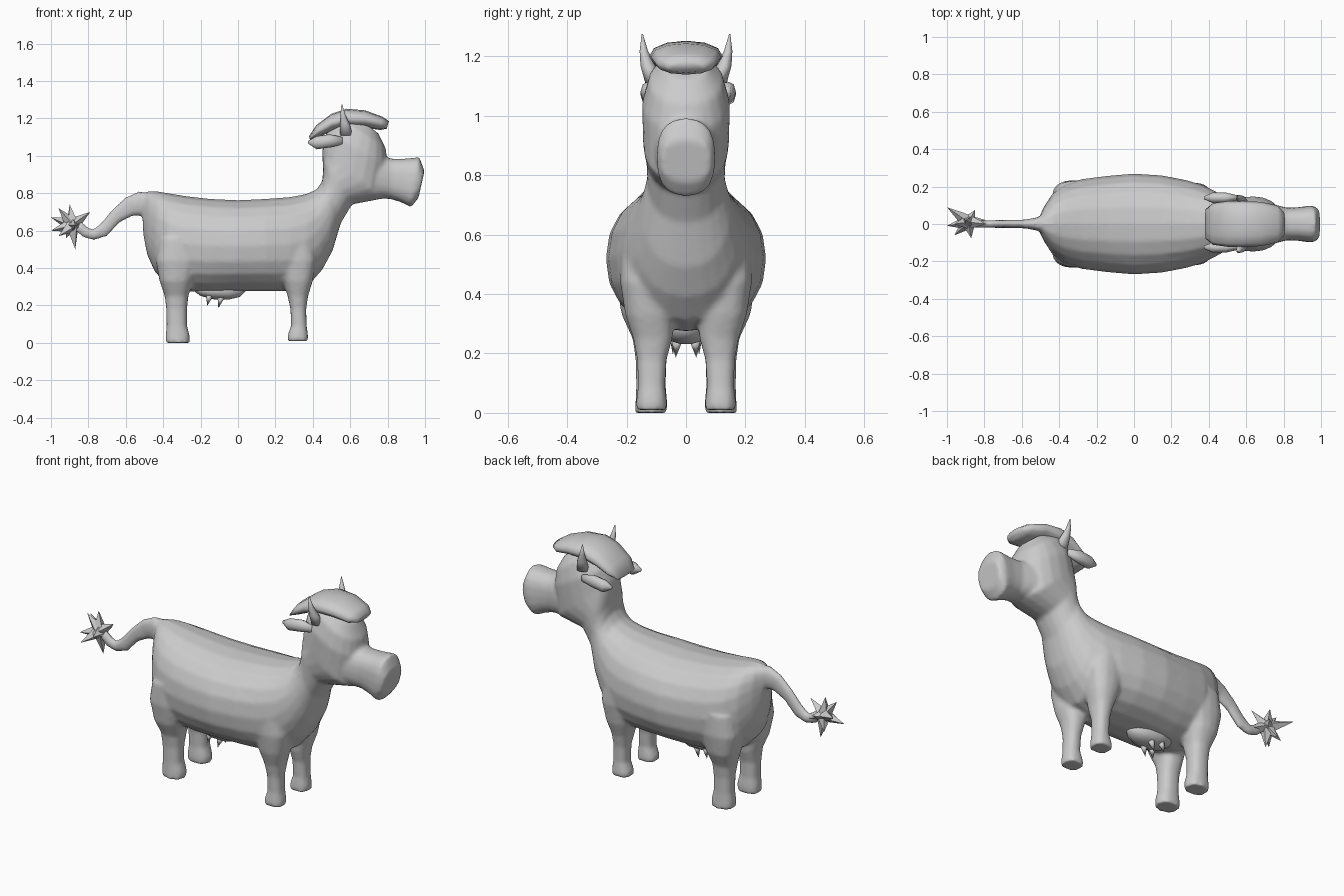
import bpy, bmesh
from math import sin, cos, pi, copysign
from mathutils import Vector


def loft(bm, rings, sides=20, power=2.2):
    """Skin rings given as (x1, z1, x2, z2, half width in y, centre y)."""
    loops = []
    for x1, z1, x2, z2, hw, cy in rings:
        loop = []
        for i in range(sides):
            a = 2 * pi * i / sides
            c = copysign(abs(cos(a)) ** (2 / power), cos(a))
            s = copysign(abs(sin(a)) ** (2 / power), sin(a))
            loop.append(bm.verts.new(((x1 + x2) / 2 + (x1 - x2) / 2 * s, cy + hw * c,
                                      (z1 + z2) / 2 + (z1 - z2) / 2 * s)))
        loops.append(loop)
    for a, b in zip(loops, loops[1:]):
        for i in range(sides):
            j = (i + 1) % sides
            bm.faces.new((a[i], a[j], b[j], b[i]))
    bm.faces.new(loops[0])
    bm.faces.new(loops[-1])


def spike(bm, base, tip, radius, sides=8):
    """Cone from base to tip."""
    base, tip = Vector(base), Vector(tip)
    turn = (tip - base).to_track_quat('Z', 'Y')
    ring = [bm.verts.new(base + turn @ Vector((radius * cos(2 * pi * i / sides),
                                               radius * sin(2 * pi * i / sides), 0)))
            for i in range(sides)]
    top = bm.verts.new(tip)
    for i in range(sides):
        bm.faces.new((ring[i], ring[(i + 1) % sides], top))
    bm.faces.new(ring[::-1])


def finish(bm, name, smooth=True):
    bmesh.ops.recalc_face_normals(bm, faces=bm.faces)
    for f in bm.faces:
        f.smooth = smooth
    mesh = bpy.data.meshes.new(name)
    bm.to_mesh(mesh)
    bm.free()
    obj = bpy.data.objects.new(name, mesh)
    bpy.context.collection.objects.link(obj)
    return obj


def flat(rings, cy=0):
    return [r + (cy,) for r in rings]


# Body, neck and skull as one sweep
bm = bmesh.new()
loft(bm, flat([
    (-0.515, 0.76, -0.505, 0.57, 0.03), (-0.48, 0.81, -0.485, 0.47, 0.09),
    (-0.43, 0.81, -0.445, 0.38, 0.16), (-0.37, 0.80, -0.38, 0.31, 0.21),
    (-0.28, 0.785, -0.28, 0.275, 0.24), (-0.15, 0.77, -0.15, 0.27, 0.257),
    (0, 0.763, 0, 0.275, 0.27), (0.15, 0.77, 0.15, 0.275, 0.26),
    (0.28, 0.78, 0.28, 0.275, 0.235), (0.36, 0.795, 0.38, 0.31, 0.208),
    (0.42, 0.82, 0.45, 0.39, 0.175), (0.45, 0.865, 0.505, 0.49, 0.15),
    (0.455, 0.92, 0.55, 0.64, 0.13), (0.452, 0.98, 0.61, 0.74, 0.135),
    (0.452, 1.05, 0.77, 0.77, 0.145), (0.475, 1.13, 0.80, 0.95, 0.148),
    (0.54, 1.20, 0.79, 1.04, 0.125), (0.64, 1.205, 0.75, 1.12, 0.07)]))

# Muzzle
loft(bm, flat([
    (0.66, 1.02, 0.66, 0.77, 0.12), (0.75, 1.0, 0.75, 0.775, 0.105),
    (0.82, 0.985, 0.82, 0.768, 0.087), (0.89, 0.985, 0.87, 0.752, 0.09),
    (0.97, 0.992, 0.925, 0.725, 0.10), (0.997, 0.92, 0.965, 0.775, 0.085)]), power=2.5)

# Tail, flattened sideways
loft(bm, flat([
    (-0.44, 0.80, -0.46, 0.66, 0.07), (-0.53, 0.81, -0.51, 0.68, 0.035),
    (-0.60, 0.78, -0.56, 0.68, 0.024), (-0.67, 0.715, -0.63, 0.645, 0.022),
    (-0.73, 0.645, -0.70, 0.57, 0.021), (-0.775, 0.605, -0.77, 0.548, 0.021),
    (-0.805, 0.62, -0.83, 0.565, 0.021), (-0.84, 0.65, -0.87, 0.60, 0.02)]), 12)

# Legs: (z, x min, x max, y min, y max)
back_leg = [(0, -0.388, -0.258, 0.063, 0.172), (0.04, -0.388, -0.258, 0.063, 0.17),
            (0.09, -0.382, -0.272, 0.068, 0.168), (0.18, -0.384, -0.272, 0.065, 0.17),
            (0.25, -0.392, -0.265, 0.045, 0.18), (0.33, -0.42, -0.24, 0.04, 0.217),
            (0.44, -0.44, -0.20, 0.05, 0.235), (0.56, -0.42, -0.22, 0.06, 0.23)]
front_leg = [(0.01, 0.263, 0.375, 0.063, 0.17), (0.04, 0.265, 0.375, 0.064, 0.168),
             (0.09, 0.283, 0.368, 0.07, 0.162), (0.18, 0.28, 0.365, 0.065, 0.165),
             (0.25, 0.265, 0.375, 0.045, 0.178), (0.33, 0.24, 0.40, 0.04, 0.205),
             (0.44, 0.21, 0.42, 0.05, 0.222), (0.56, 0.20, 0.40, 0.06, 0.22)]
for leg in (back_leg, front_leg):
    for side in (-1, 1):
        loft(bm, [(x1, z, x2, z, (y2 - y1) / 2, side * (y1 + y2) / 2)
                  for z, x1, x2, y1, y2 in leg], 16, 2.4)

# Fuse everything into one smooth skin
body = finish(bm, "body")
remesh = body.modifiers.new("fuse", 'REMESH')
remesh.mode = 'VOXEL'
remesh.voxel_size = 0.01
remesh.use_smooth_shade = True
relax = body.modifiers.new("relax", 'SMOOTH')
relax.factor = 0.5
relax.iterations = 7

# Udder with four teats
bm = bmesh.new()
loft(bm, flat([
    (-0.24, 0.30, -0.24, 0.28, 0.02), (-0.20, 0.32, -0.20, 0.25, 0.06),
    (-0.13, 0.33, -0.13, 0.232, 0.075), (-0.05, 0.33, -0.05, 0.23, 0.07),
    (0.01, 0.32, 0.01, 0.245, 0.045), (0.04, 0.30, 0.04, 0.275, 0.015)]), 14)
for side in (-1, 1):
    spike(bm, (-0.15, side * 0.035, 0.26), (-0.165, side * 0.045, 0.198), 0.022)
    spike(bm, (-0.09, side * 0.03, 0.25), (-0.105, side * 0.035, 0.185), 0.022)
finish(bm, "udder")

# Flat mop of hair on top of the head
bm = bmesh.new()
loft(bm, flat([
    (0.38, 1.105, 0.385, 1.085, 0.08), (0.42, 1.165, 0.43, 1.10, 0.112),
    (0.50, 1.225, 0.50, 1.13, 0.122), (0.58, 1.252, 0.58, 1.15, 0.123),
    (0.68, 1.243, 0.68, 1.15, 0.118), (0.77, 1.21, 0.76, 1.138, 0.10),
    (0.807, 1.185, 0.795, 1.145, 0.065)]), 12, 2.1)
finish(bm, "hair")

# Ears swept back, and horns
for side, name, cy in ((1, "left", 0.14), (-1, "right", -0.125)):
    bm = bmesh.new()
    loft(bm, flat([
        (0.375, 1.08, 0.375, 1.065, 0.008), (0.42, 1.105, 0.42, 1.035, 0.028),
        (0.49, 1.115, 0.49, 1.045, 0.028), (0.56, 1.10, 0.56, 1.06, 0.012)], cy), 8)
    finish(bm, name + "_ear")
    bm = bmesh.new()
    loft(bm, [(0.545, 1.11, 0.615, 1.11, 0.032, side * 0.105),
              (0.545, 1.17, 0.60, 1.165, 0.025, side * 0.128),
              (0.547, 1.22, 0.577, 1.215, 0.014, side * 0.142),
              (0.553, 1.275, 0.557, 1.275, 0.002, side * 0.147)], 10, 2)
    finish(bm, name + "_horn")

# Spiky tail tuft
bm = bmesh.new()
for tip in [(-1.0, 0.09, 0.67), (-1.0, -0.01, 0.60), (-0.90, 0.02, 0.74),
            (-0.79, 0.0, 0.70), (-0.96, -0.06, 0.57), (-0.87, 0.02, 0.50),
            (-0.79, 0.02, 0.59), (-0.87, -0.075, 0.63), (-0.85, 0.075, 0.64),
            (-0.96, 0.0, 0.72), (-0.92, 0.06, 0.56)]:
    spike(bm, (-0.885, 0.01, 0.63), tip, 0.04, 4)
finish(bm, "tail_tuft", False)
